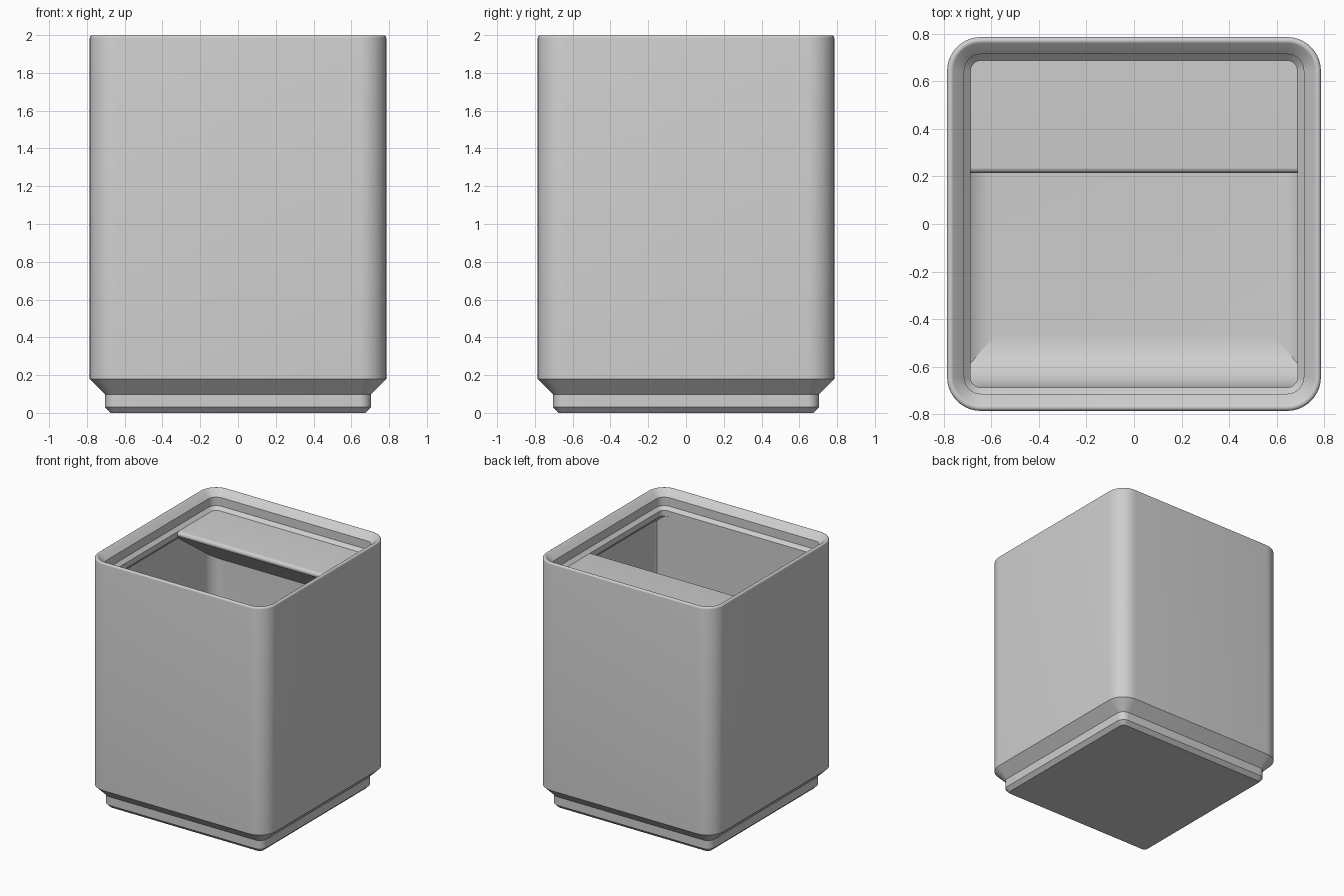
import bpy, bmesh, math

if "Cube" in bpy.data.objects:
    bpy.data.objects.remove(bpy.data.objects["Cube"])

grey = bpy.data.materials.new("light grey plastic")
grey.diffuse_color = (0.62, 0.62, 0.62, 1)
grey.use_nodes = True
grey.node_tree.nodes["Principled BSDF"].inputs["Base Color"].default_value = grey.diffuse_color
SEG = 10  # segments per rounded corner


def finish(name, bm):
    bmesh.ops.recalc_face_normals(bm, faces=bm.faces)
    mesh = bpy.data.meshes.new(name)
    bm.to_mesh(mesh)
    bm.free()
    mesh.materials.append(grey)
    ob = bpy.data.objects.new(name, mesh)
    bpy.context.collection.objects.link(ob)
    bpy.ops.object.select_all(action='DESELECT')
    ob.select_set(True)
    bpy.context.view_layer.objects.active = ob
    bpy.ops.object.shade_smooth_by_angle(angle=math.radians(30))


def rounded_square(bm, half, radius, z):
    verts = []
    for q in range(4):
        for i in range(SEG + 1):
            a = math.pi / 2 * (q + i / SEG)
            m = math.pi / 2 * q + math.pi / 4
            cx = math.copysign(half - radius, math.cos(m))
            cy = math.copysign(half - radius, math.sin(m))
            verts.append(bm.verts.new((cx + radius * math.cos(a),
                                       cy + radius * math.sin(a), z)))
    return verts


def arc(cy, cz, r, a0, a1, n):
    return [(cy + r * math.cos(math.radians(a0 + (a1 - a0) * i / n)),
             cz + r * math.sin(math.radians(a0 + (a1 - a0) * i / n)))
            for i in range(n + 1)]


def extrude_profile(name, points, half_width):
    """Extrude a (y, z) profile along x."""
    bm = bmesh.new()
    face = bm.faces.new([bm.verts.new((-half_width, y, z)) for y, z in points])
    side = bmesh.ops.extrude_face_region(bm, geom=[face])["geom"]
    bmesh.ops.translate(bm, vec=(2 * half_width, 0, 0),
                        verts=[v for v in side if isinstance(v, bmesh.types.BMVert)])
    finish(name, bm)


# Bin body: (half width, z) from the foot, up the outside, over the lip, down inside
FLOOR, WALL, FILLET = 0.265, 0.749, 0.159
section = [(0.673, 0), (0.703, 0.03), (0.703, 0.098), (0.785, 0.18)]
section += arc(0.77, 1.984, 0.015, 0, 135, 6)
section += [(0.713, 1.948), (0.713, 1.88), (0.687, 1.854), (0.687, 1.81), (WALL, 1.75)]
section += arc(WALL - FILLET, FLOOR + FILLET, FILLET, 0, -90, 10)

bm = bmesh.new()
rings = []
for i, (half, z) in enumerate(section):
    # corner radius shrinks with the inset; the foot is squarer
    radius = half - 0.643
    rings.append(rounded_square(bm, half, max(radius, 0.003), z))
for low, high in zip(rings, rings[1:]):
    n = len(low)
    for k in range(n):
        bm.faces.new((low[k], low[(k + 1) % n], high[(k + 1) % n], high[k]))
bm.faces.new(rings[0])
bm.faces.new(rings[-1])
finish("bin_body", bm)

# Curved scoop flush with the lip at the front
R = 0.215
scoop = [(-0.74, 0.25), (-0.74, 1.82), (-0.687, 1.82)]
scoop += arc(-0.687 + R, FLOOR + R, R, 180, 270, 16)
scoop += [(-0.687 + R, 0.25)]
extrude_profile("front_scoop", scoop, 0.74)

# Label shelf with rounded tip and sloped underside at the back
shelf = [(0.74, 1.854)]
shelf += arc(0.2377, 1.8313, 0.0227, 90, 234, 10)
shelf += [(0.74, 1.44)]
extrude_profile("label_shelf", shelf, 0.74)
